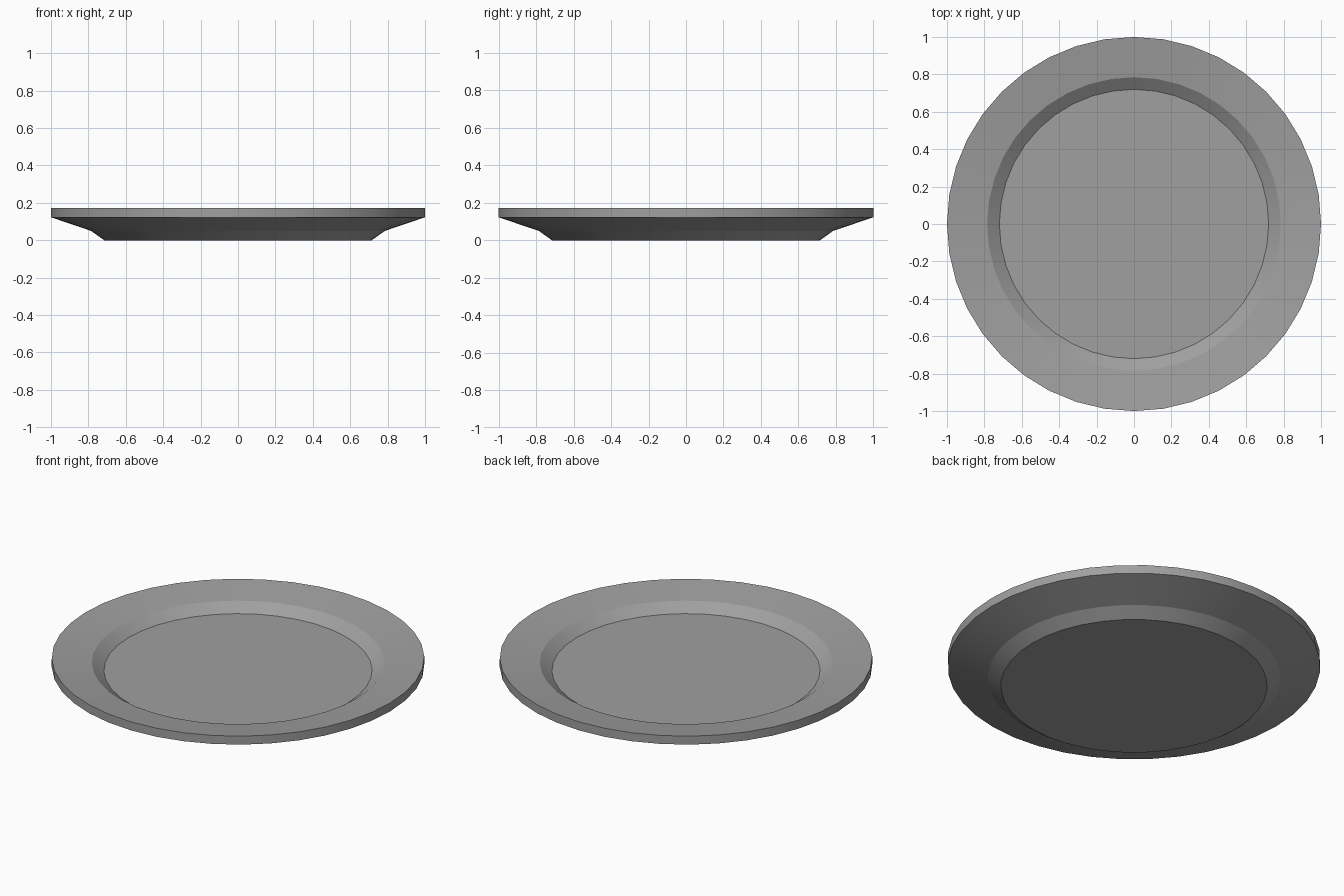
import bpy
import bmesh
from math import radians, tau

SEGMENTS = 40

cube = bpy.data.objects.get("Cube")
if cube:
    bpy.data.objects.remove(cube)

# Plain grey finish
grey = bpy.data.materials.new("plain_grey")
grey.use_nodes = True
colour = (0.35, 0.35, 0.35, 1)
grey.diffuse_color = colour
grey.node_tree.nodes["Principled BSDF"].inputs["Base Color"].default_value = colour

# Half section as (radius, height): base, foot, flared rim, edge, well, floor
section = [(0, 0), (0.715, 0), (0.785, 0.05), (1, 0.123),
           (1, 0.173), (0.785, 0.144), (0.72, 0.097), (0, 0.097)]

# Spin the section into a closed dish
bm = bmesh.new()
verts = [bm.verts.new((r, 0, z)) for r, z in section]
edges = [bm.edges.new(pair) for pair in zip(verts, verts[1:])]
bmesh.ops.spin(bm, geom=verts + edges, cent=(0, 0, 0), axis=(0, 0, 1),
               angle=tau, steps=SEGMENTS, use_merge=True)
bmesh.ops.remove_doubles(bm, verts=bm.verts, dist=0.0005)
bmesh.ops.recalc_face_normals(bm, faces=bm.faces)
mesh = bpy.data.meshes.new("plate")
bm.to_mesh(mesh)
bm.free()

plate = bpy.data.objects.new("plate", mesh)
bpy.context.collection.objects.link(plate)
mesh.materials.append(grey)

# Smooth around the dish, crisp between its rings
bpy.ops.object.select_all(action='DESELECT')
plate.select_set(True)
bpy.context.view_layer.objects.active = plate
bpy.ops.object.shade_smooth_by_angle(angle=radians(13))
